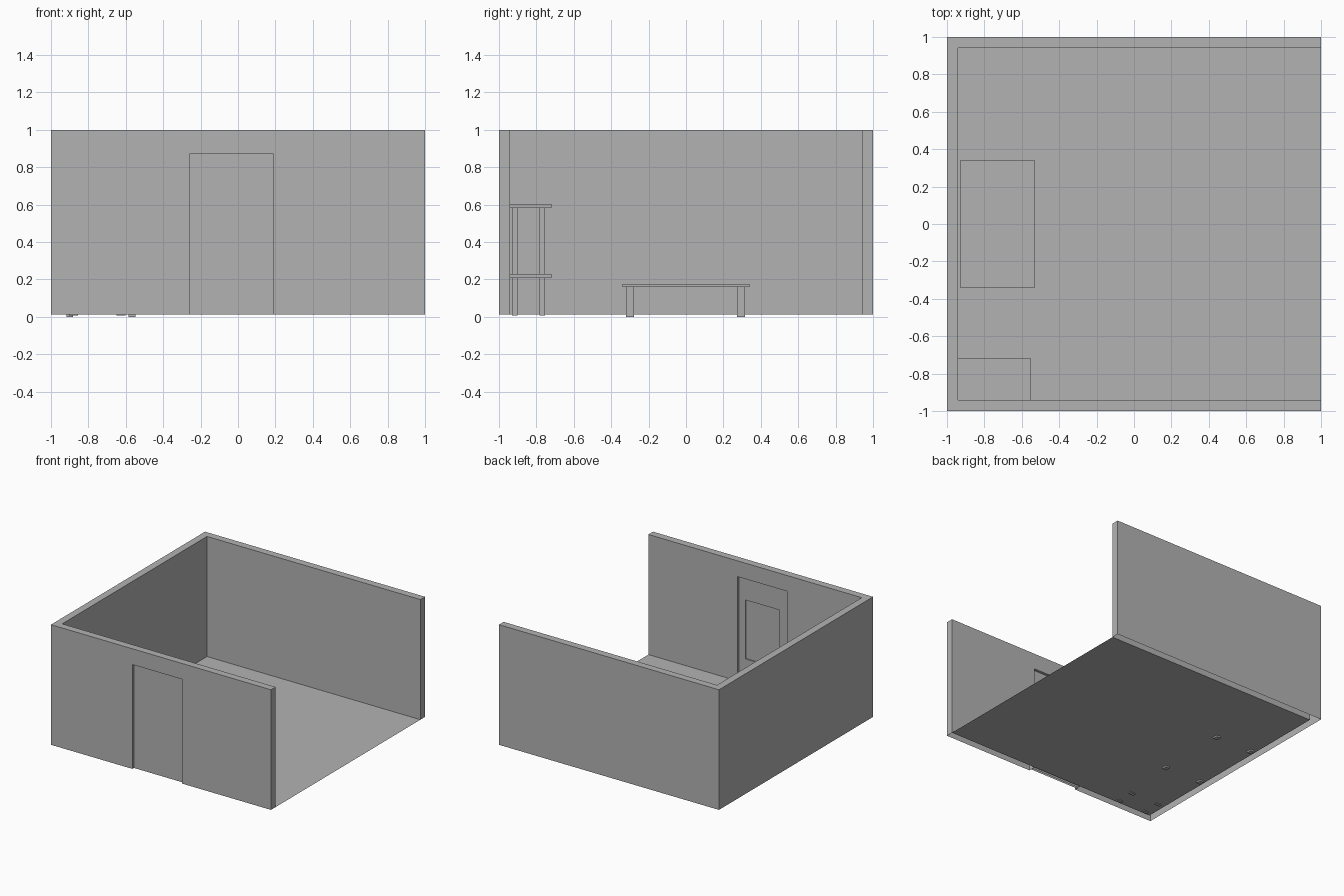
import bpy
import bmesh
from mathutils import Vector

cube = bpy.data.objects.get("Cube")
if cube:
    bpy.data.objects.remove(cube, do_unlink=True)

GREY = (0.45, 0.45, 0.45, 1.0)
plaster = bpy.data.materials.new("plain grey")
plaster.use_nodes = True
plaster.diffuse_color = GREY
plaster.node_tree.nodes["Principled BSDF"].inputs["Base Color"].default_value = GREY

BASE = 0.013   # floor level
TOP = 1.0
WALL = 0.06    # wall thickness
INNER = 1 - WALL


def finish(name, bm):
    """Turn a bmesh into a linked object with the grey material."""
    bmesh.ops.recalc_face_normals(bm, faces=bm.faces)
    mesh = bpy.data.meshes.new(name)
    bm.to_mesh(mesh)
    bm.free()
    mesh.materials.append(plaster)
    obj = bpy.data.objects.new(name, mesh)
    bpy.context.collection.objects.link(obj)
    return obj


def box(name, x, y, z):
    """Box spanning the given (low, high) ranges."""
    bm = bmesh.new()
    bmesh.ops.create_cube(bm, size=1)
    for v in bm.verts:
        v.co = Vector([(r[0] + r[1]) / 2 + c * (r[1] - r[0])
                       for c, r in zip(v.co, (x, y, z))])
    return finish(name, bm)


def cut(obj, x, y, z):
    """Subtract a box from an object."""
    cutter = box("cutter", x, y, z)
    cutter.hide_render = True
    mod = obj.modifiers.new("cut", 'BOOLEAN')
    mod.operation = 'DIFFERENCE'
    mod.object = cutter
    bpy.context.view_layer.objects.active = obj
    bpy.ops.object.modifier_apply(modifier=mod.name)
    bpy.data.objects.remove(cutter, do_unlink=True)


def open_bottom(obj):
    """Remove the faces resting on the ground."""
    bm = bmesh.new()
    bm.from_mesh(obj.data)
    bm.normal_update()
    under = [f for f in bm.faces
             if f.normal.z < -0.9 and f.calc_center_median().z < BASE + 0.01]
    bmesh.ops.delete(bm, geom=under, context='FACES')
    bm.to_mesh(obj.data)
    bm.free()


# Three walls: U-shaped outline, open on the left, raised to full height
bm = bmesh.new()
outline = [(1, -1), (-1, -1), (-1, 1), (1, 1),
           (1, INNER), (-INNER, INNER), (-INNER, -INNER), (1, -INNER)]
face = bm.faces.new([bm.verts.new((x, y, BASE)) for x, y in outline])
raised = bmesh.ops.extrude_face_region(bm, geom=[face], use_keep_orig=True)["geom"]
bmesh.ops.translate(bm, vec=(0, 0, TOP - BASE),
                    verts=[g for g in raised if isinstance(g, bmesh.types.BMVert)])
walls = finish("walls", bm)

# Doorway through the front wall
door_x = (-0.26, 0.19)
door_top = 0.87
cut(walls, door_x, (-1.2, -0.9), (-0.2, door_top))
open_bottom(walls)

# Door leaf with a sunken panel on the room side
door = box("door", door_x, (-0.98, -0.962), (BASE, door_top))
cut(door, (-0.175, 0.135), (-0.973, -0.9), (0.2, 0.685))
open_bottom(door)

# Floor sheet between the walls
bm = bmesh.new()
bm.faces.new([bm.verts.new((x, y, BASE)) for x, y in
              [(-INNER, -INNER), (1, -INNER), (1, INNER), (-INNER, INNER)]])
floor = finish("floor", bm)

# Low table by the right wall
box("table_top", (-0.93, -0.53), (-0.34, 0.34), (0.16, 0.177))
for side, x in (("right", -0.9), ("left", -0.567)):
    for end, y in (("front", -0.3), ("back", 0.295)):
        box(f"table_leg_{end}_{side}", (x - 0.018, x + 0.018),
            (y - 0.021, y + 0.021), (0, 0.16))

# Two-tier shelf in the front right corner
tiers = (("lower", 0.007, 0.208, 0.228), ("upper", 0.228, 0.583, 0.603))
for tier, foot, under, over in tiers:
    box(f"shelf_board_{tier}", (-INNER, -0.55), (-INNER, -0.72), (under, over))
    for side, x in (("right", -0.88), ("left", -0.625)):
        for end, y in (("front", -0.915), ("back", -0.768)):
            box(f"shelf_post_{tier}_{end}_{side}", (x - 0.024, x + 0.024),
                (y - 0.014, y + 0.014), (foot, under))
